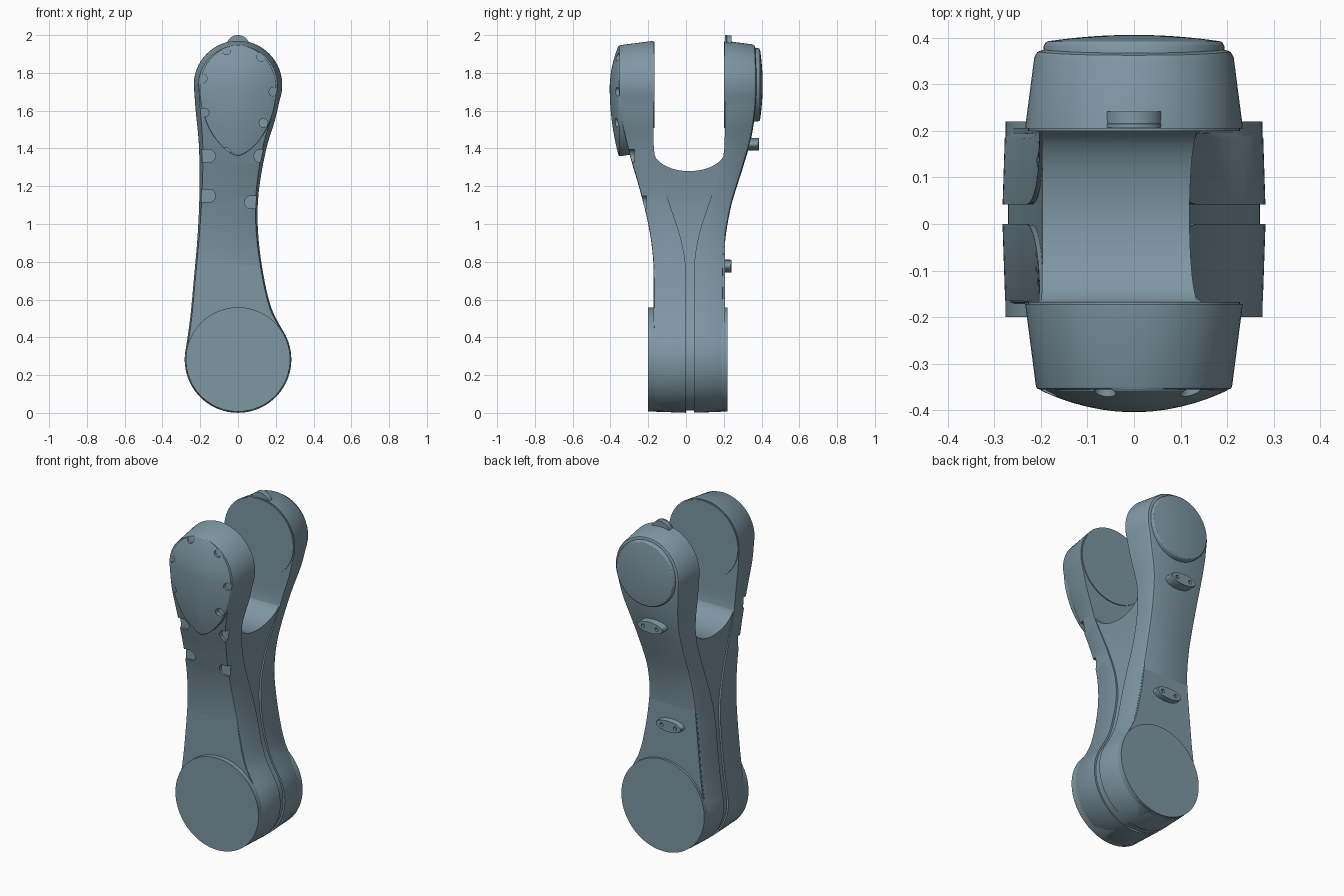
import bpy, bmesh
from math import sin, cos, pi, sqrt, radians

if "Cube" in bpy.data.objects:
    bpy.data.objects.remove(bpy.data.objects["Cube"])

LOW_Z, LOW_R, TOP_Z, TOP_R, HEIGHT = 0.283, 0.283, 1.736, 0.241, 1.977

# Blue-grey paint
PAINT = bpy.data.materials.new("blue_grey")
PAINT.diffuse_color = (.21, .31, .37, 1)
PAINT.use_nodes = True
PAINT.node_tree.nodes["Principled BSDF"].inputs["Base Color"].default_value = PAINT.diffuse_color


def interp(pts, z):
    """Smooth (Hermite) curve through (z, value) points."""
    if z <= pts[0][0]:
        return pts[0][1]
    if z >= pts[-1][0]:
        return pts[-1][1]
    i = max(k for k in range(len(pts) - 1) if pts[k][0] <= z)

    def slope(k):
        a, b = pts[max(k - 1, 0)], pts[min(k + 1, len(pts) - 1)]
        return (b[1] - a[1]) / (b[0] - a[0])
    (z0, v0), (z1, v1) = pts[i], pts[i + 1]
    h = z1 - z0
    t = (z - z0) / h
    return ((2*t**3 - 3*t*t + 1) * v0 + (t**3 - 2*t*t + t) * h * slope(i)
            + (3*t*t - 2*t**3) * v1 + (t**3 - t*t) * h * slope(i + 1))


# Half widths of the front silhouette between the two round ends
LEFT = [(.35, .275), (.5, .254), (.7, .235), (.9, .218), (1.1, .209),
        (1.3, .209), (1.45, .216), (1.6, .231), (1.7, .2383)]
RIGHT = [(.45, .229), (.55, .179), (.7, .141), (.88, .114), (1.05, .106),
         (1.2, .118), (1.4, .157), (1.55, .203), (1.66, .2287)]


def width(pts, z):
    if z < pts[0][0]:
        return sqrt(max(0, LOW_R**2 - (z - LOW_Z)**2))
    if z > pts[-1][0]:
        return sqrt(max(0, TOP_R**2 - (z - TOP_Z)**2))
    return interp(pts, z)


def loft(name, rows, cap=True):
    """Skin a list of closed loops."""
    bm = bmesh.new()
    vs = [[bm.verts.new(p) for p in row] for row in rows]
    n = len(rows[0])
    for a, b in zip(vs, vs[1:]):
        for j in range(n):
            k = (j + 1) % n
            bm.faces.new((a[j], a[k], b[k], b[j]))
    if cap:
        bm.faces.new(vs[0])
        bm.faces.new(vs[-1])
    bmesh.ops.remove_doubles(bm, verts=bm.verts[:], dist=1e-4)
    bmesh.ops.recalc_face_normals(bm, faces=bm.faces[:])
    me = bpy.data.meshes.new(name)
    bm.to_mesh(me)
    bm.free()
    me.materials.append(PAINT)
    ob = bpy.data.objects.new(name, me)
    bpy.context.collection.objects.link(ob)
    return ob


def prism(name, outline, rings):
    """Outline of (x, z) offsets about a centre, rings of (scale, y)."""
    (cx, cz), pts = outline
    return loft(name, [[(cx + x*s, y, cz + z*s) for x, z in pts] for s, y in rings])


def ellipse(cx, cz, rx, rz, n=64):
    return (cx, cz), [(rx*cos(2*pi*i/n), rz*sin(2*pi*i/n)) for i in range(n)]


def circle(cx, cz, r, n=64):
    return ellipse(cx, cz, r, r, n)


def stadium(cx, cz, half, r, n=32):
    pts = []
    for i in range(n):
        a = 2*pi*(i + .5)/n
        pts.append((r*cos(a) + (half - r) * (1 if cos(a) > 0 else -1), r*sin(a)))
    return (cx, cz), pts


def cut(ob, cutters):
    """Subtract cutters from an object, then discard them."""
    bpy.context.view_layer.objects.active = ob
    for c in cutters:
        c.hide_render = True
        m = ob.modifiers.new("cut", 'BOOLEAN')
        m.operation, m.solver, m.object = 'DIFFERENCE', 'EXACT', c
        bpy.ops.object.modifier_apply(modifier=m.name)
        bpy.data.objects.remove(c)


def draft(y):
    d = abs(y - .018)
    return .033*d if d < .18 else .006 + .13*(d - .18)


def shell(name, inner, outer, bevel, n=90):
    """Half of the arm: silhouette lofted from the seam to the outer face."""
    zs = [HEIGHT/2 * (1 - cos(pi*i/n)) for i in range(n + 1)]
    sides = []
    for pts, s in ((RIGHT, 1), (LEFT, -1)):
        path = [(s*width(pts, z), z) for z in zs]
        side = []
        for i, (x, z) in enumerate(path):
            a, b = path[max(i - 1, 0)], path[min(i + 1, n)]
            dx, dz = b[0] - a[0], b[1] - a[1]
            length = sqrt(dx*dx + dz*dz)
            nx, nz = s*dz/length, -s*dx/length
            if i in (0, n):
                nx, nz = 0, (-1 if i == 0 else 1)
            y0, y1 = interp(inner, z), interp(outer, z)
            d = bevel if y1 > y0 else -bevel
            ring = []
            for y, o in ((y0, 0), (y1 - d, 0), (y1 - .3*d, .3*bevel), (y1, bevel)):
                o += draft(y)
                ring.append((x - nx*o, y, z - nz*o))
            side.append(ring)
        sides.append(side)
    return loft(name, [r + l[::-1] for r, l in zip(*sides)], cap=False)


# Front and back shells of the forked arm
front = shell("front_shell",
              [(0, 0), (.6, 0), (.8, -.004), (.95, -.035), (1.1, -.085), (1.25, -.135),
               (1.36, -.165), (1.45, -.172), (1.7, -.172), (1.977, -.172)],
              [(0, -.17), (.5, -.17), (.8, -.173), (1, -.2), (1.2, -.25), (1.36, -.297),
               (1.5, -.333), (1.6, -.35), (1.75, -.355), (1.977, -.355)], .006)
shell("back_shell",
      [(0, .042), (.6, .042), (.8, .045), (.95, .07), (1.1, .118), (1.25, .17),
       (1.36, .198), (1.45, .205), (1.7, .205), (1.977, .205)],
      [(0, .2), (.5, .2), (.8, .2), (.95, .212), (1.1, .24), (1.2, .27), (1.3, .302),
       (1.45, .345), (1.6, .367), (1.75, .374), (1.977, .367)], .016)

# Recessed core between the shells, with the rounded floor of the fork
rows = []
for j in range(33):
    u = -cos(pi*j/32)
    top = 1.28 + .11*(1 - sqrt(max(0, 1 - u*u)))
    zs = [.012 + (top - .012)*(1 - cos(pi/2*i/40)) for i in range(41)]
    y = .017 + .189*u
    rows.append([(width(RIGHT, z) - .012, y, z) for z in zs]
                + [(.012 - width(LEFT, z), y, z) for z in reversed(zs)])
loft("core", rows)

# Screw pockets on the front shell
cut(front, [prism("pocket", stadium(x, z, .09, .034), [(1, y), (1, -.5)])
            for x, z, y in ((-.21, 1.36, -.272), (.175, 1.36, -.272),
                            (-.21, 1.15, -.217), (.125, 1.115, -.208))])

# Round pads: lower joint faces and inner fork faces
for name, z, r, y0, y1 in (("lower_front_pad", LOW_Z, .276, -.14, -.2),
                           ("lower_back_pad", LOW_Z, .2755, .16, .22),
                           ("fork_front_pad", TOP_Z, .228, -.2, -.167),
                           ("fork_back_pad", TOP_Z, .228, .23, .2)):
    prism(name, circle(0, z, r, 96), [(1, y0), (1, y1)])

# Domed egg-shaped cover on the front, notched for screws
egg = []
for i in range(80):
    a = 2*pi*i/80
    c, s = cos(a), sin(a)
    if s >= 0:
        egg.append((.202*c, .225*s))
    else:
        egg.append((.202*abs(c)**1.3 * (1 if c > 0 else -1), .36*s))
dome = [1, .98, .94, .87, .77, .65, .5, .35, .2, .08]
cover = prism("front_cover", ((0, 1.72), egg),
              [(.96, -.25), (1, -.34), (1, -.353)]
              + [(s*.985, -.358 - .046*(1 - s*s)) for s in dome])
cut(cover, [prism("notch", circle(x, z, .023, 20), [(1, -.345), (1, -.5)])
            for x, z in ((-.062, 1.92), (.122, 1.885), (-.187, 1.77), (.187, 1.70),
                         (-.177, 1.59), (.135, 1.535), (-.062, 1.38))])

# Round cover on the back
prism("back_cover", circle(0, 1.737, .194),
      [(1, .33), (1, .382), (.985, .388)] + [(s*.96, .392 + .014*(1 - s*s)) for s in dome])

# Small two-hole lugs on the back
for name, x, z, y0, y1 in (("upper_lug", -.03, 1.422, .29, .387),
                           ("lower_lug", -.05, .777, .17, .24)):
    lug = prism(name, ellipse(x, z, .086, .034, 48), [(1, y0), (1, y1 - .005), (.95, y1)])
    cut(lug, [prism("hole", circle(x + d, z, .011, 16), [(1, y1 - .015), (1, y1 + .05)])
              for d in (-.045, .045)])

# Nub on top of the back fork
prism("top_nub", circle(0, 1.937, .062, 48), [(1.02, .207), (1.02, .215), (1, .216), (1, .242)])

# Smooth shading with sharp creases
bpy.ops.object.select_all(action='SELECT')
bpy.context.view_layer.objects.active = front
bpy.ops.object.shade_smooth_by_angle(angle=radians(30))
